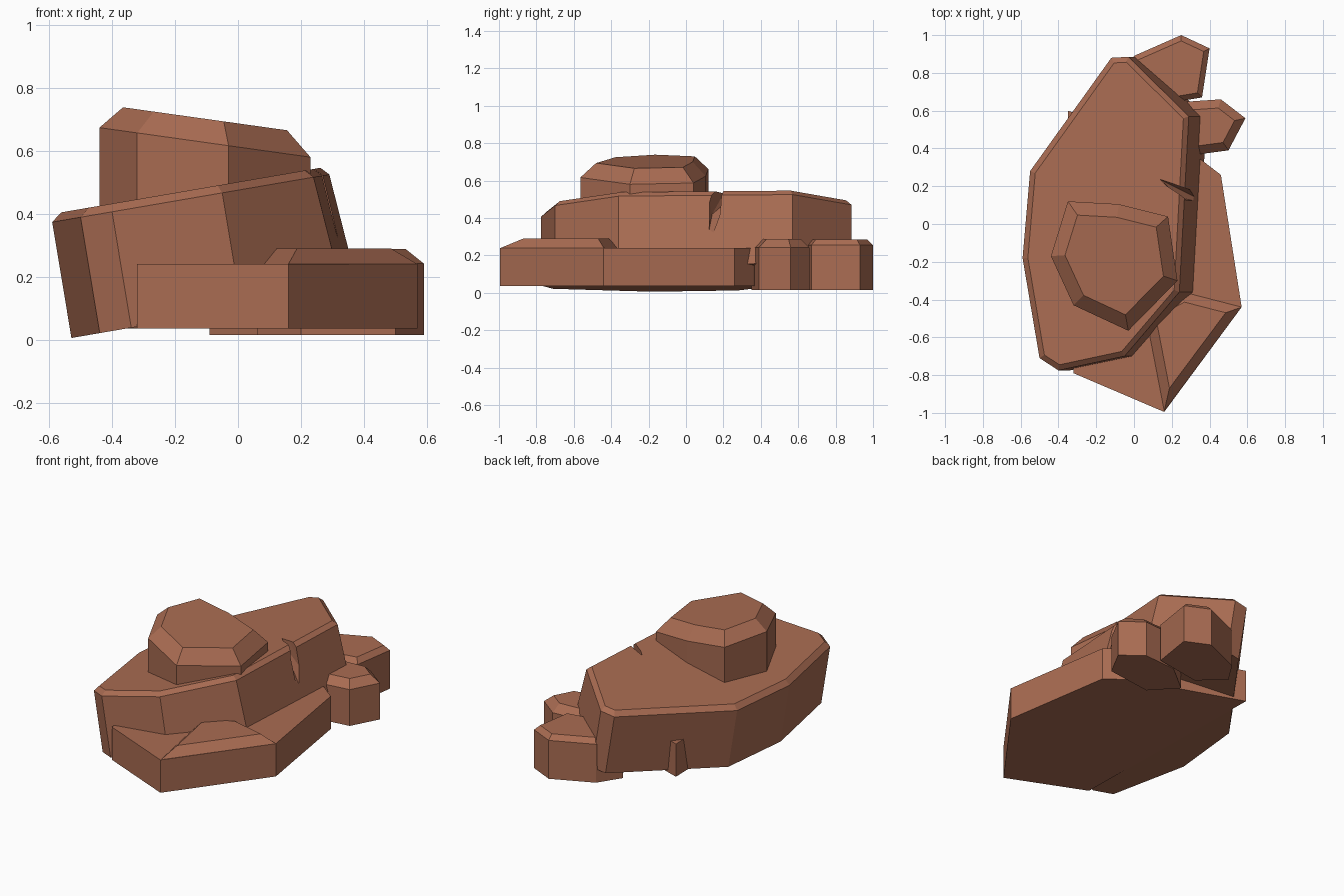
import bpy, bmesh
from mathutils import Vector

if "Cube" in bpy.data.objects:
    bpy.data.objects.remove(bpy.data.objects["Cube"])

mat = bpy.data.materials.new("red_rock")
mat.diffuse_color = (0.40, 0.15, 0.085, 1)
mat.use_nodes = True
mat.node_tree.nodes["Principled BSDF"].inputs["Base Color"].default_value = mat.diffuse_color


def inset(pts, d):
    """Miter-offset a counter-clockwise outline inward by d."""
    out = []
    n = len(pts)
    for i in range(n):
        a, b, c = (Vector(pts[(i + k) % n]) for k in (-1, 0, 1))
        e1, e2 = (b - a).normalized(), (c - b).normalized()
        n1, n2 = Vector((-e1.y, e1.x)), Vector((-e2.y, e2.x))
        out.append(b + (n1 + n2) * d / (1 + n1.dot(n2)))
    return out


def rock(name, rim, z, low, slope=0.0, bevel=0.0, rise=0.0, flare=None):
    """Faceted stone: rim outline on a (sloped) plane, side walls, bevelled cap.
    low = floor height, or an (x, y, z) offset of the base from the rim."""
    bm = bmesh.new()
    height = lambda p, up=0: Vector((p[0], p[1], z + slope * p[0] + up))
    mid = [height(p) for p in rim]
    if isinstance(low, tuple):
        base = [p + Vector(low) + Vector((flare if p.x > 0.1 else 0, 0, 0)) for p in mid]
    else:
        base = [Vector((p.x, p.y, low)) for p in mid]
    rings = [base, mid]
    if bevel:
        rings.append([height(p, rise) for p in inset(rim, bevel)])
    rings = [[bm.verts.new(p) for p in r] for r in rings]
    n = len(rim)
    for a, b in zip(rings, rings[1:]):
        for i in range(n):
            j = (i + 1) % n
            bm.faces.new((a[i], a[j], b[j], b[i]))
    bm.faces.new(rings[0][::-1])
    bm.faces.new(rings[-1])
    bmesh.ops.recalc_face_normals(bm, faces=bm.faces)
    return finish(name, bm)


def finish(name, bm):
    me = bpy.data.meshes.new(name)
    bm.to_mesh(me)
    bm.free()
    ob = bpy.data.objects.new(name, me)
    bpy.context.collection.objects.link(ob)
    me.materials.append(mat)
    return ob


# Large tilted slab
slab = rock("tilted_slab",
            [(-0.59, -0.18), (-0.50, -0.71), (-0.40, -0.775), (-0.05, -0.70),
             (0.24, -0.36), (0.29, 0.57), (-0.03, 0.885), (-0.12, 0.88), (-0.55, 0.28)],
            0.475, (0.061, 0, -0.368), slope=0.172, bevel=0.028, rise=0.026, flare=0.033)

# Crack in the slab's right edge
bm = bmesh.new()
for p in [(0.14, 0.235, 0.50), (0.13, 0.24, 0.60), (0.36, 0.155, 0.60), (0.34, 0.10, 0.60),
          (0.24, 0.14, 0.42), (0.40, 0.105, 0.24), (0.40, 0.145, 0.36), (0.40, 0.12, 0.42)]:
    bm.verts.new(p)
bmesh.ops.convex_hull(bm, input=bm.verts)
crack = finish("crack_cutter", bm)
crack.hide_render = True
crack.hide_set(True)
cut = slab.modifiers.new("crack", 'BOOLEAN')
cut.operation = 'DIFFERENCE'
cut.solver = 'EXACT'
cut.object = crack

# Boulder resting on the slab
rock("top_boulder",
     [(-0.44, -0.17), (-0.32, -0.43), (-0.03, -0.565), (0.23, -0.30),
      (0.18, 0.04), (-0.08, 0.105), (-0.35, 0.12)],
     0.612, 0.38, slope=-0.14, bevel=0.07, rise=0.075)

# Low ledge under the slab, with its raised front corner
rock("base_ledge",
     [(-0.32, -0.79), (0.16, -0.995), (0.57, -0.44), (0.46, 0.26), (0.33, 0.36), (-0.35, 0.60)],
     0.24, 0.035)
rock("ledge_cap",
     [(0.06, -0.47), (0.16, -0.99), (0.57, -0.44), (0.26, -0.36)],
     0.24, 0.10, bevel=0.05, rise=0.05)

# Two small boulders at the back right
rock("back_boulder",
     [(-0.09, 0.75), (0.06, 0.62), (0.36, 0.67), (0.40, 0.93), (0.25, 1.0), (0.0, 0.89)],
     0.255, 0.015, bevel=0.028, rise=0.03)
rock("side_boulder",
     [(0.06, 0.50), (0.20, 0.35), (0.50, 0.39), (0.59, 0.56), (0.46, 0.66), (0.24, 0.645)],
     0.242, 0.015, bevel=0.045, rise=0.046)
